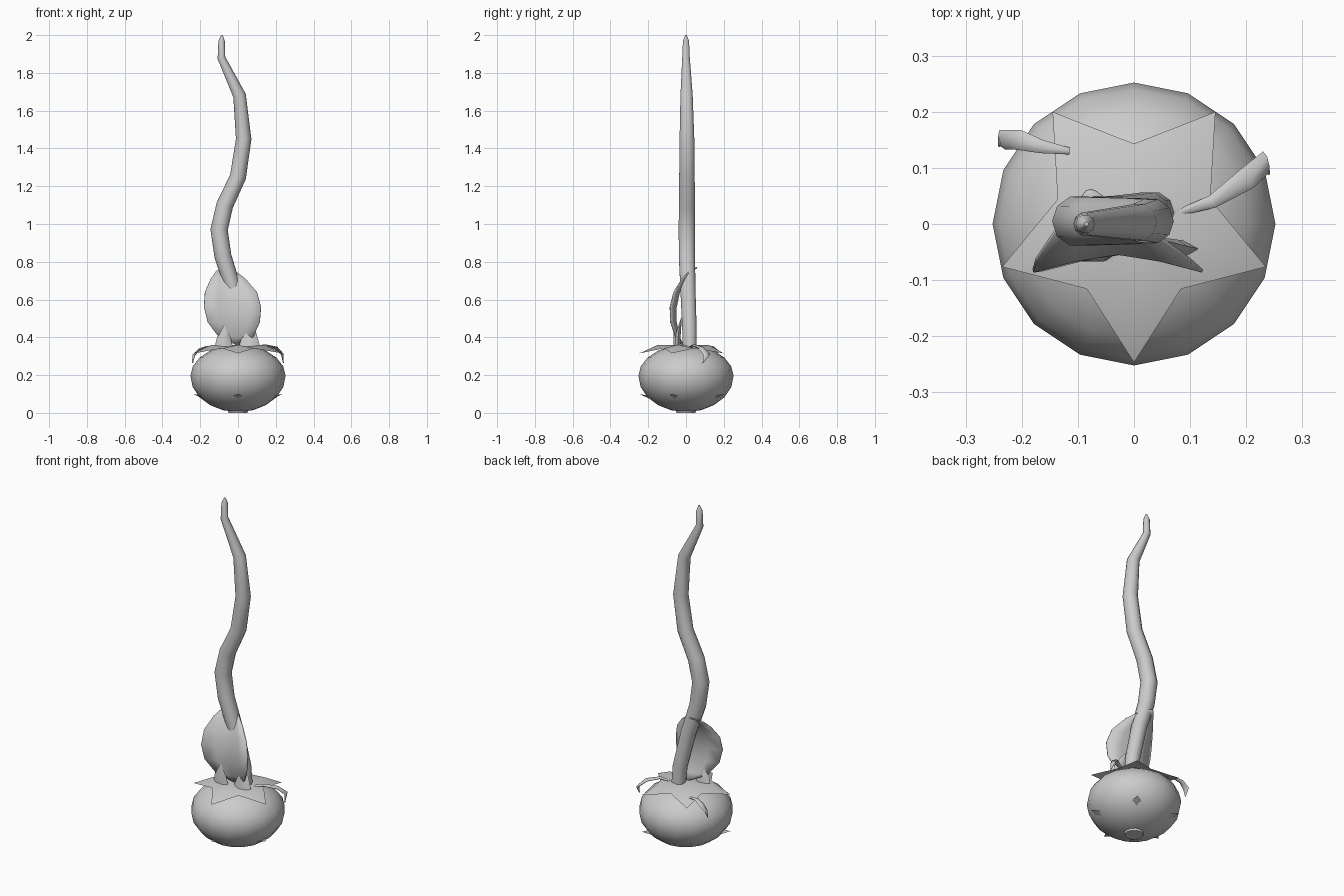
import bpy
from math import sin, cos, pi
from mathutils import Vector

if "Cube" in bpy.data.objects:
    bpy.data.objects.remove(bpy.data.objects["Cube"])


def make(name, verts, faces, angle=0.9):
    me = bpy.data.meshes.new(name)
    me.from_pydata([tuple(v) for v in verts], [], faces)
    ob = bpy.data.objects.new(name, me)
    bpy.context.collection.objects.link(ob)
    bpy.ops.object.select_all(action='DESELECT')
    ob.select_set(True)
    bpy.context.view_layer.objects.active = ob
    bpy.ops.object.mode_set(mode='EDIT')
    bpy.ops.mesh.select_all(action='SELECT')
    bpy.ops.mesh.normals_make_consistent(inside=False)
    bpy.ops.object.mode_set(mode='OBJECT')
    bpy.ops.object.shade_smooth_by_angle(angle=angle)
    return ob


def skin(rings, n):
    """Quads between successive closed rings, with end caps."""
    verts = [v for r in rings for v in r]
    faces = [(k*n+i, k*n+(i+1) % n, (k+1)*n+(i+1) % n, (k+1)*n+i)
             for k in range(len(rings)-1) for i in range(n)]
    faces += [tuple(range(n)), tuple(range(len(verts)-n, len(verts)))]
    return verts, faces


def tube(name, path, n=10, ref=(0, 1, 0)):
    """Sweep an ellipse; path rows are x, y, z, half width, half thickness."""
    pts = [Vector(p[:3]) for p in path]
    rings = []
    for k, p in enumerate(path):
        t = (pts[min(k+1, len(pts)-1)] - pts[max(k-1, 0)]).normalized()
        side = t.cross(Vector(ref)).normalized()
        nor = side.cross(t)
        rings.append([pts[k] + side*p[3]*cos(2*pi*i/n) + nor*p[4]*sin(2*pi*i/n)
                      for i in range(n)])
    return make(name, *skin(rings, n))


def lathe(name, profile, n=16):
    return make(name, *skin([[(r*cos(2*pi*i/n), r*sin(2*pi*i/n), z)
                              for i in range(n)] for r, z in profile], n))


# Round bulb and its small base
mid, up, down = 0.195, 0.165, 0.19
lathe("bulb", [(0.25*sin(pi*k/10) + 0.002,
                mid - (down if k < 5 else up)*cos(pi*k/10)) for k in range(11)])
lathe("bulb_base", [(0.05, 0.0), (0.055, 0.02)], 12)


# Five-pointed calyx on top, mirrored below so its tips pierce the bulb
def star(name, zc, flip):
    verts, faces = [(0, 0, zc)], []
    for i in range(5):
        a = -pi/2 + i*2*pi/5
        for r, da, dz in ((0.15, 0, 0.0), (0.247, 0, 0.045), (0.143, pi/5, 0.018)):
            verts.append((r*cos(a+da), r*sin(a+da), zc - flip*dz))
    for i in range(5):
        m, t, o = 3*i+1, 3*i+2, 3*i+3
        p = 3*((i-1) % 5)+3
        faces += [(0, p, m), (0, m, o), (m, p, t), (m, t, o)]
    make(name, verts, faces)


star("upper_calyx", 0.36, 1)
star("lower_calyx", 0.055, -1)

# Wavy tapering vine
vine = [(0.035, 0.02, 0.33, 0.038), (0.025, 0.018, 0.45, 0.04),
        (-0.025, 0.01, 0.66, 0.042), (-0.08, 0.005, 0.83, 0.045),
        (-0.10, 0.005, 0.97, 0.046), (-0.07, 0.005, 1.1, 0.045),
        (0.0, 0.005, 1.25, 0.043), (0.03, 0.005, 1.45, 0.041),
        (0.008, 0.003, 1.68, 0.034), (-0.088, 0, 1.88, 0.021),
        (-0.087, 0, 1.97, 0.017), (-0.085, 0, 2.0, 0.004)]
tube("vine", [p + (p[3],) for p in vine])

# Large cupped leaf: z, left x, right x, centre y
rows = [(0.36, -0.01, 0.04, -0.015), (0.40, -0.10, 0.08, -0.035),
        (0.48, -0.16, 0.115, -0.052), (0.56, -0.18, 0.122, -0.052),
        (0.64, -0.175, 0.10, -0.035), (0.71, -0.145, 0.04, 0.0),
        (0.75, -0.115, -0.015, 0.03), (0.77, -0.085, -0.07, 0.06)]
cols = 5
lv, lf = [], []
for z, l, r, y in rows:
    for c in range(cols):
        u = c/(cols-1)
        cup = abs(2*u-1)**1.4 * 0.21*(r-l)*0.5
        lv.append((l+(r-l)*u, y-cup, z))
for k in range(len(rows)-1):
    for c in range(cols-1):
        a = k*cols+c
        lf.append((a, a+1, a+cols+1, a+cols))
leaf = make("large_leaf", lv, lf)
mod = leaf.modifiers.new("thickness", 'SOLIDIFY')
mod.thickness = 0.006
mod.offset = 0

# Two pointed sprouts beside the leaf
tube("left_sprout", [(-0.075, -0.05, 0.34, 0.05, 0.018), (-0.075, -0.055, 0.40, 0.036, 0.014),
                     (-0.07, -0.06, 0.465, 0.003, 0.003)], 6)
tube("right_sprout", [(0.06, -0.045, 0.34, 0.06, 0.018), (0.06, -0.04, 0.42, 0.036, 0.014),
                      (0.035, -0.025, 0.50, 0.003, 0.003)], 6)

# Small drooping leaves at the back
tube("right_small_leaf", [(0.08, 0.02, 0.345, 0.006, 0.005), (0.14, 0.04, 0.358, 0.012, 0.006),
                          (0.2, 0.08, 0.345, 0.02, 0.007), (0.235, 0.11, 0.31, 0.02, 0.006),
                          (0.24, 0.09, 0.265, 0.003, 0.003)], 6, (0, 0, 1))
tube("left_small_leaf", [(-0.115, 0.13, 0.345, 0.006, 0.005), (-0.165, 0.138, 0.35, 0.012, 0.006),
                         (-0.205, 0.15, 0.335, 0.018, 0.007), (-0.235, 0.15, 0.305, 0.018, 0.006),
                         (-0.24, 0.14, 0.265, 0.003, 0.003)], 6, (0, 0, 1))
